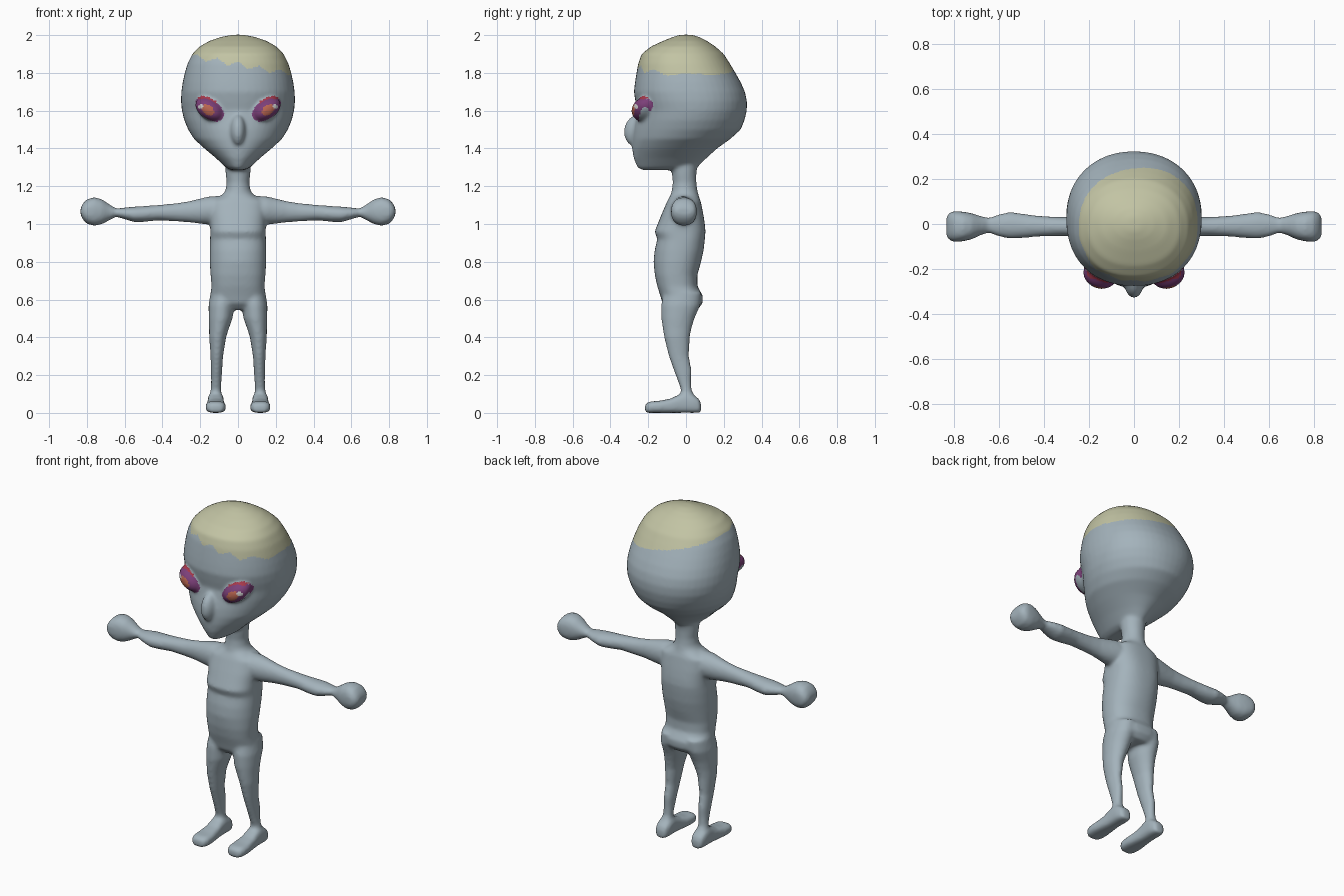
import bpy, bmesh, math
from mathutils import Matrix, Vector

bm = bmesh.new()


def loft(axis, rows, s=1, steps=32):
    """Closed tube along an axis; row = (t, centre a, centre b, radius a, radius b, squareness)."""
    rings = []
    for t, ca, cb, ra, rb, n in rows:
        ring = []
        for i in range(steps):
            w = 2 * math.pi * i / steps
            c, d = math.cos(w), math.sin(w)
            a = ca + ra * math.copysign(abs(c) ** (2 / n), c)
            b = cb + rb * math.copysign(abs(d) ** (2 / n), d)
            p = {'z': (a, b, t), 'x': (t, a, b), 'y': (a, t, b)}[axis]
            ring.append(bm.verts.new((p[0] * s, p[1], p[2])))
        rings.append(ring)
    for r0, r1 in zip(rings, rings[1:]):
        for i in range(steps):
            j = (i + 1) % steps
            bm.faces.new((r0[i], r0[j], r1[j], r1[i]))
    bm.faces.new(rings[0])
    bm.faces.new(rings[-1])


def column(rows):
    """Centred upright loft; row = (z, half width, front y, back y, squareness)."""
    loft('z', [(z, 0, (f + b) / 2, h, (b - f) / 2, n) for z, h, f, b, n in rows], steps=48)


def ball(loc, radii, rot=(0, 0, 0)):
    m = Matrix.Translation(loc)
    for k, a in zip('ZYX', reversed(rot)):
        m = m @ Matrix.Rotation(a, 4, k)
    m = m @ Matrix.Diagonal((*radii, 1))
    bmesh.ops.create_uvsphere(bm, u_segments=32, v_segments=20, radius=1, matrix=m)


# head: wide skull tapering to a small chin
column([(1.285, .035, -.235, 0, 2), (1.30, .065, -.258, .06, 2), (1.35, .118, -.278, .11, 2),
        (1.40, .178, -.285, .165, 2), (1.45, .233, -.285, .235, 2), (1.50, .264, -.28, .29, 2),
        (1.55, .285, -.268, .31, 2.05), (1.60, .297, -.258, .322, 2.1), (1.65, .302, -.268, .323, 2.15),
        (1.70, .30, -.276, .312, 2.2), (1.75, .293, -.27, .29, 2.2), (1.80, .282, -.262, .262, 2.2),
        (1.85, .267, -.253, .232, 2.2), (1.90, .242, -.235, .20, 2.2), (1.94, .203, -.185, .155, 2.2),
        (1.97, .15, -.12, .11, 2.1), (1.99, .09, -.07, .07, 2), (2.002, .03, -.03, .03, 2)])
# nose and eye bulges
ball((0, -.262, 1.495), (.042, .066, .085), (-.2, 0, 0))
for s in (1, -1):
    ball((.15 * s, -.222, 1.608), (.085, .066, .055), (0, -.55 * s, .35 * s))

# neck and torso
column([(1.08, .10, -.09, .07, 2), (1.14, .09, -.085, .07, 2), (1.18, .066, -.075, .06, 2),
        (1.22, .06, -.07, .055, 2), (1.27, .066, -.075, .055, 2), (1.36, .07, -.09, .07, 2)])
column([(1.155, .08, -.08, .065, 2.2), (1.12, .15, -.10, .078, 2.4), (1.05, .15, -.13, .092, 2.5),
        (1.0, .147, -.15, .10, 2.5), (.96, .146, -.166, .103, 2.6), (.92, .148, -.152, .10, 2.4),
        (.86, .15, -.166, .093, 2.3), (.80, .15, -.172, .08, 2.2), (.73, .145, -.165, .06, 2.3),
        (.67, .14, -.152, .06, 2.4), (.62, .147, -.136, .09, 2.4), (.58, .15, -.125, .088, 2.3),
        (.545, .12, -.09, .06, 2)])

for s in (1, -1):
    # arm ending in a mitten hand
    loft('x', [(.04, -.015, 1.07, .075, .08, 2), (.15, -.015, 1.072, .066, .075, 2),
               (.20, -.013, 1.068, .055, .067, 2), (.26, -.012, 1.065, .045, .056, 2),
               (.32, -.011, 1.062, .042, .049, 2), (.42, -.01, 1.06, .046, .041, 2),
               (.50, -.008, 1.053, .055, .042, 2), (.55, -.006, 1.051, .06, .041, 2),
               (.60, -.006, 1.056, .05, .031, 2), (.645, -.006, 1.06, .034, .022, 2),
               (.68, -.007, 1.062, .042, .042, 2.1), (.72, -.01, 1.065, .058, .066, 2.3),
               (.76, -.011, 1.066, .066, .076, 2.5), (.80, -.011, 1.066, .069, .065, 2.5),
               (.822, -.011, 1.066, .06, .042, 2.4), (.833, -.011, 1.066, .045, .02, 2.2)], s)
    # leg
    loft('z', [(.64, .075, -.018, .07, .10, 2), (.57, .087, -.028, .069, .104, 2),
               (.50, .092, -.043, .063, .088, 2), (.45, .10, -.047, .053, .077, 2),
               (.40, .108, -.048, .045, .068, 2), (.30, .112, -.038, .033, .054, 2),
               (.22, .114, -.016, .03, .047, 2), (.17, .115, -.008, .028, .036, 2),
               (.12, .117, .002, .028, .028, 2), (.08, .118, .008, .034, .045, 2),
               (.03, .118, .01, .04, .055, 2)], s)
    # foot: row = (y, half width, top height)
    loft('y', [(y, .118, h / 2, w, h / 2, 3) for y, w, h in
               [(.08, .022, .05), (.068, .036, .075), (.04, .043, .095), (0, .043, .11),
                (-.035, .043, .098), (-.08, .047, .076), (-.14, .054, .064), (-.185, .053, .061),
                (-.207, .043, .054), (-.217, .026, .042)]], s)

bmesh.ops.recalc_face_normals(bm, faces=bm.faces[:])
src = bpy.data.meshes.new("parts")
bm.to_mesh(src)
bm.free()

# fuse all parts into one smooth skin
body = bpy.data.objects.new("alien_body", src)
bpy.context.collection.objects.link(body)
rem = body.modifiers.new("fuse", 'REMESH')
rem.mode = 'VOXEL'
rem.voxel_size = .0085
smo = body.modifiers.new("soften", 'SMOOTH')
smo.factor = .5
smo.iterations = 12
bpy.context.view_layer.update()
dg = bpy.context.evaluated_depsgraph_get()
skin = bpy.data.meshes.new_from_object(body.evaluated_get(dg))
body.modifiers.clear()
body.data = skin
skin.name = "alien_skin"

# flat colours
skin.materials.clear()
for name, col in [("grey blue skin", (.37, .45, .50)), ("pale yellow cap", (.54, .55, .37)),
                  ("purple eye", (.20, .05, .19)), ("orange iris", (.48, .13, .08)),
                  ("white glint", (.62, .62, .62)), ("red eyelid", (.38, .04, .07))]:
    m = bpy.data.materials.new(name)
    m.diffuse_color = (*col, 1)
    skin.materials.append(m)


def colour(c):
    # cap: slanted edge, jagged on the forehead
    edge = 1.85 - .18 * c.x - .1 * max(0, c.y)
    if c.y < 0:
        edge += .03 * (abs((c.x * 9) % 1 - .5) * 2 - .7) * min(1, -c.y / .1)
    if c.z > edge:
        return 1
    # slanted eyes
    if c.y < -.12 and 1.5 < c.z < 1.72:
        dx, dz = abs(c.x) - .15, c.z - 1.607
        u = dx * math.cos(.6) + dz * math.sin(.6)
        v = dz * math.cos(.6) - dx * math.sin(.6)
        r = math.hypot(u / .085, v / .05)
        if math.hypot(dx - .047, dz - .014) < .013:
            return 4
        if math.hypot((u - .005) / .036, (v + .008) / .026) < 1:
            return 3
        if .9 < r < 1.1 and v > .012 and u > -.01:
            return 5
        if r < 1:
            return 2
    return 0


for f in skin.polygons:
    f.use_smooth = True
    f.material_index = colour(f.center)
